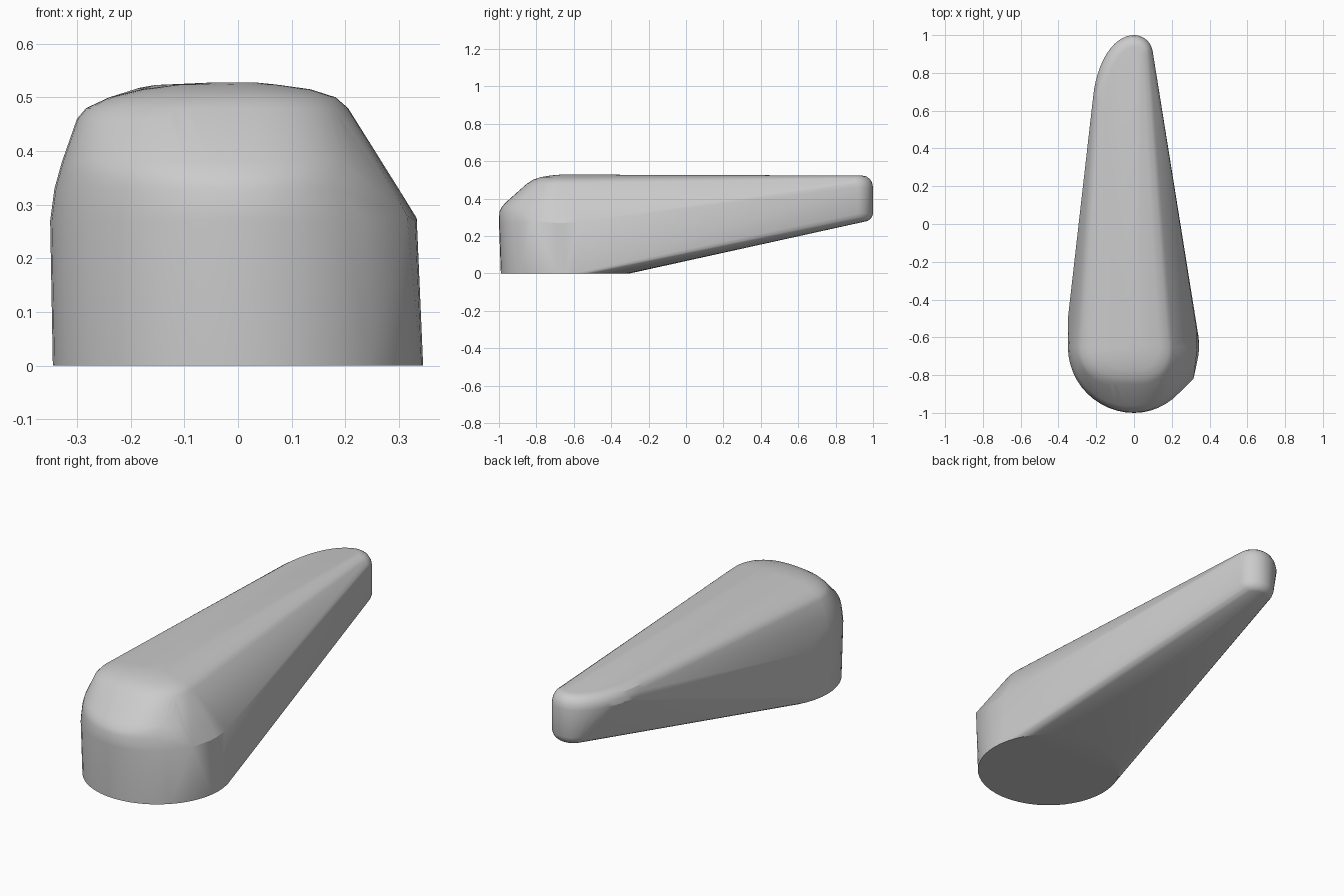
import bpy, bmesh
from math import sin, cos, tau, radians, copysign

if "Cube" in bpy.data.objects:
    bpy.data.objects.remove(bpy.data.objects["Cube"])

bm = bmesh.new()


def arc(cy, z, left, right, front, back, start=0.0, end=1.0, n=48, power=2.0):
    """Lopsided (super)ellipse outline, each side with its own radius."""
    for i in range(n + 1):
        a = tau * (start + (end - start) * i / n)
        c, s = cos(a), sin(a)
        c = copysign(abs(c) ** (2 / power), c) if abs(c) > 1e-6 else 0
        s = copysign(abs(s) ** (2 / power), s) if abs(s) > 1e-6 else 0
        bm.verts.new((c * (right if c > 0 else left),
                      cy + s * (back if s > 0 else front), z))


# Round foot
arc(-0.645, 0, 0.345, 0.345, 0.345, 0.345)

# Widest band and right-hand shoulder corner
arc(-0.65, 0.27, 0.35, 0.333, 0.35, 0.1)
for p in [(-0.35, -0.5, 0.27), (0.333, -0.57, 0.275), (0.315, -0.82, 0.28)]:
    bm.verts.new(p)

# Domed front: z, left, right, front radius, squareness
for z, l, r, f, p in [(0.33, 0.342, 0.299, 0.348, 2.0),
                      (0.355, 0.335, 0.283, 0.335, 2.1),
                      (0.38, 0.328, 0.267, 0.313, 2.2),
                      (0.46, 0.300, 0.217, 0.222, 2.3),
                      (0.48, 0.283, 0.205, 0.200, 2.3),
                      (0.50, 0.240, 0.182, 0.170, 2.3),
                      (0.515, 0.180, 0.135, 0.125, 2.2),
                      (0.524, 0.110, 0.070, 0.070, 2.0),
                      (0.528, 0.040, 0.030, 0.020, 2.0)]:
    arc(-0.65, z, l, r, f, 0.1, power=p)

# Rounded narrow tip
for z, r in [(0.28, 0.07), (0.287, 0.082), (0.30, 0.093), (0.32, 0.1), (0.46, 0.1),
             (0.485, 0.095), (0.505, 0.083), (0.518, 0.065), (0.523, 0.04)]:
    arc(0.9, z, r, r, r, r, n=32)

# Fuller left upper edge near the tip
for z, k in [(0.46, 1.0), (0.485, 0.975), (0.505, 0.92), (0.518, 0.83), (0.523, 0.7)]:
    arc(0.6, z, 0.22 * k, 0.05, 0.1, 0.4 - 0.22 * (1 - k), start=0.25, end=0.5, n=16)

# Tight skin over all outlines
bmesh.ops.remove_doubles(bm, verts=bm.verts, dist=0.0005)
hull = bmesh.ops.convex_hull(bm, input=bm.verts)
inner = {v for v in hull["geom_interior"] + hull["geom_unused"]
         if isinstance(v, bmesh.types.BMVert)}
bmesh.ops.delete(bm, geom=list(inner), context='VERTS')
bmesh.ops.dissolve_limit(bm, angle_limit=radians(0.5), verts=bm.verts, edges=bm.edges)
bmesh.ops.recalc_face_normals(bm, faces=bm.faces)

mesh = bpy.data.meshes.new("tapered_body")
bm.to_mesh(mesh)
bm.free()
body = bpy.data.objects.new("tapered_body", mesh)
bpy.context.collection.objects.link(body)
bpy.context.view_layer.objects.active = body
body.select_set(True)
bpy.ops.object.shade_smooth_by_angle(angle=radians(25))
